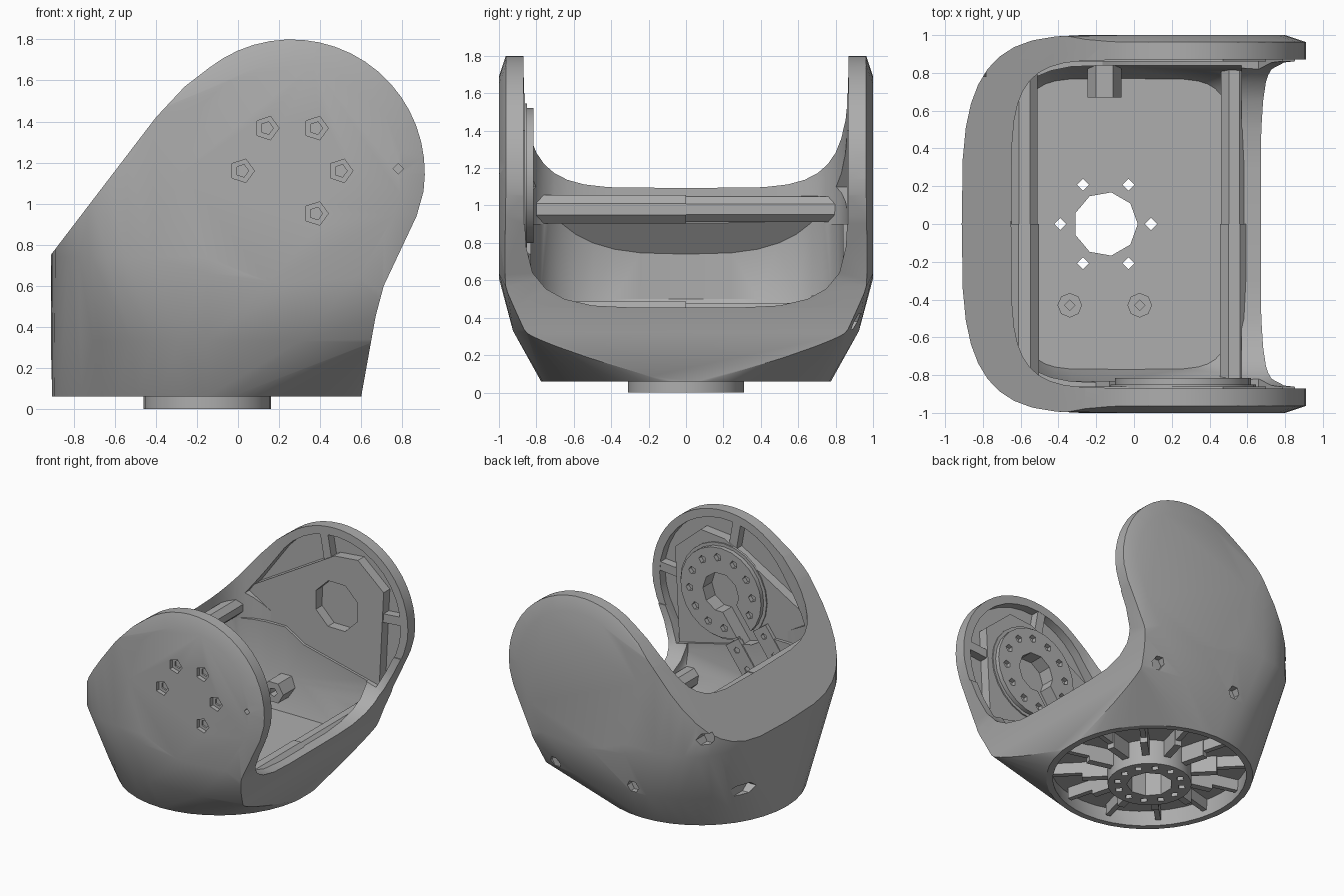
import bpy, bmesh, math
from math import cos, sin, pi, radians

cube = bpy.data.objects.get("Cube")
if cube:
    bpy.data.objects.remove(cube, do_unlink=True)

grey = bpy.data.materials.new("plain grey")
grey.use_nodes = True
COLOUR = (0.42, 0.42, 0.42, 1)
grey.diffuse_color = COLOUR
grey.node_tree.nodes["Principled BSDF"].inputs["Base Color"].default_value = COLOUR

AX, AZ = 0.26, 1.15      # pivot axis of the side plates
BX = -0.15               # centre of the round base


def finish(name, bm):
    bmesh.ops.recalc_face_normals(bm, faces=bm.faces)
    me = bpy.data.meshes.new(name)
    bm.to_mesh(me)
    bm.free()
    me.materials.append(grey)
    ob = bpy.data.objects.new(name, me)
    bpy.context.collection.objects.link(ob)
    return ob


def hull(name, pts):
    bm = bmesh.new()
    vs = [bm.verts.new(p) for p in pts]
    bmesh.ops.convex_hull(bm, input=vs)
    bmesh.ops.delete(bm, geom=[v for v in bm.verts if not v.link_faces], context="VERTS")
    bmesh.ops.dissolve_limit(bm, angle_limit=0.01, verts=bm.verts, edges=bm.edges)
    return finish(name, bm)


def prism(name, poly, axis, a, b):
    place = {"x": lambda u, v, t: (t, u, v), "y": lambda u, v, t: (u, t, v),
             "z": lambda u, v, t: (u, v, t)}[axis]
    bm = bmesh.new()
    face = bm.faces.new([bm.verts.new(place(u, v, a)) for u, v in poly])
    new = bmesh.ops.extrude_face_region(bm, geom=[face])["geom"]
    shift = place(0, 0, b - a)
    bmesh.ops.translate(bm, vec=shift, verts=[g for g in new if isinstance(g, bmesh.types.BMVert)])
    return finish(name, bm)


def arc(u, v, r, n=8, a0=0, a1=360, closed=True):
    step = (a1 - a0) / (n if closed else n - 1)
    return [(u + r * cos(radians(a0 + i * step)), v + r * sin(radians(a0 + i * step))) for i in range(n)]


def bar_shape(u, v, ang, r0, r1, width):
    """Rectangle pointing away from (u, v), from radius r0 to r1."""
    c, s, w = cos(radians(ang)), sin(radians(ang)), width / 2
    return [(u + r * c - k * s, v + r * s + k * c) for r, k in ((r0, -w), (r1, -w), (r1, w), (r0, w))]


def oval(cx, rx, ry, n, count=40):
    """Superellipse outline."""
    pw = lambda t: math.copysign(abs(t) ** (2 / n), t)
    return [(cx + rx * pw(cos(2 * pi * i / count)), ry * pw(sin(2 * pi * i / count))) for i in range(count)]


def boolean(ob, tool, op="DIFFERENCE"):
    mod = ob.modifiers.new("cut", "BOOLEAN")
    mod.object, mod.operation, mod.solver = tool, op, "EXACT"
    bpy.context.view_layer.objects.active = ob
    bpy.ops.object.modifier_apply(modifier=mod.name)
    bpy.data.objects.remove(tool, do_unlink=True)


def cut(ob, poly, axis, a, b):
    boolean(ob, prism("cutter", poly, axis, a, b))


# Body: round base flaring into a block with two domed plates
pts = [(x, y, 0.06) for x, y in oval(BX, 0.755, 0.775, 2)]
pts += [(x, y, 0.33) for x, y in oval(BX, 0.762, 0.925, 2.2) if x < BX + 0.01]
left = [p for p in oval(BX, 0.762, 1, 3.5) if p[0] < BX + 0.01]
pts += [(x, y, 0.74) for x, y in left]
pts += [(x, y, 0.79 + 1.32 * (x + 0.912)) for x, y in left if x < -0.3]
for s in (-1, 1):
    pts += [(BX, s * 0.998, 0.66), (0.3, s * 0.925, 0.33), (0.69, s * 0.86, 0.34)]
    pts += [(0.58, s, 0.64), (0.73, s * 0.955, 0.55), (0.8, s * 0.955, 0.7)]
    pts += [(x, s * 0.96, z) for x, z in arc(AX, AZ, 0.66, 32)]
    pts += [(x, s, z) for x, z in arc(AX, AZ, 0.54, 32)]
body = hull("bracket_body", pts)

# Side silhouette: slanted back edge and round plate ends
outline = [(0.60, 0.06), (0.67, 0.45), (0.71, 0.6), (0.87, 0.94)]
outline += arc(AX, AZ, 0.65, 20, -8, 128, False)
outline += [(-0.26, 1.57), (-0.4, 1.42), (-0.912, 0.75), (-0.912, 0.06)]
boolean(body, prism("outline", outline, "y", -1.2, 1.2), "INTERSECT")

# Hollow inside, following the slanted wall
inner = [(x, y) for x, y in oval(BX, 0.63, 0.84, 3) if x < BX + 0.01]
pts = [(x, y, 0.25) for x, y in oval(-0.04, 0.56, 0.77, 6)]
pts += [(x, y, z) for x, y in inner for z in (0.5, 0.74 + 1.27 * (x + 0.78))]
for s in (-1, 1):
    pts += [(0.57, s * 0.8, 0.42), (0.57, s * 0.84, 0.6), (0.57, s * 0.84, 1.5)]
boolean(body, hull("cutter", pts))
rim = [p for p in oval(0.1, 0.75, 0.87, 5) if p[0] < 0.11]
cut(body, rim + [(1.3, -0.87), (1.3, 0.87)], "z", 0.9, 2)

# Open side with a curved sill
half = [(0.3, 0.455), (0.5, 0.465), (0.65, 0.5), (0.75, 0.555), (0.82, 0.64), (0.855, 0.78), (0.87, 1.05), (0.87, 2)]
cut(body, half + [(-y, z) for y, z in reversed(half)], "x", 0.35, 1.3)

# Underside recess, hub opening and floor holes
recess = [(x, y, 0.0) for x, y in oval(BX, 0.70, 0.71, 2)] + [(x, y, 0.2) for x, y in oval(BX, 0.71, 0.77, 2)]
boolean(body, hull("cutter", recess))
cut(body, arc(BX, 0, 0.17, 9), "z", 0.1, 0.4)
for x, y in arc(BX, 0, 0.24, 6):
    cut(body, arc(x, y, 0.032, 4), "z", 0.1, 0.4)

# Recesses on the inside of both plates
pocket = arc(AX, AZ, 0.585, 16, -22, 141, False) + [(-0.5, 1.1), (0.0, 0.8), (0.66, 0.64)]
for s in (-1, 1):
    cut(body, pocket, "y", s * 0.8, s * 0.94)

# Screw holes in the front plate
screws = [p for i, p in enumerate(arc(AX, 1.16, 0.24, 6)) if i != 4]
for x, z in screws:
    cut(body, arc(x, z, 0.06, 5), "y", -1.1, -0.965)
    cut(body, arc(x, z, 0.032, 5), "y", -1.1, -0.952)
cut(body, arc(0.78, 1.17, 0.025, 4), "y", -1.1, -0.955)

# Access holes around the lower body
for x, z, depth in ((-0.18, 0.38, 0.88), (0.53, 0.38, 0.88), (-0.76, 0.88, 0.78)):
    cut(body, arc(x, z, 0.05, 6), "y", depth, 1.1)
cut(body, [(0.48 + 0.12 * u, 0.36 + 0.05 * v) for u, v in arc(0, 0, 1, 6)], "x", -1, -0.8)

# Raised panels and ribs inside the plates
panel_shape = [(-0.56, 0.95), (-0.56, 1.1), (0.26, 1.58), (0.47, 1.6), (0.7, 1.4), (0.66, 0.62), (0.4, 0.55), (-0.4, 0.6)]
panels = {}
for s, side in ((-1, "front"), (1, "back")):
    panels[s] = prism(side + "_panel", panel_shape, "y", s * 0.86, s * 0.945)
    for ang in (100, 5):
        prism(side + "_rib", bar_shape(AX, AZ, ang, 0.38, 0.61, 0.07), "y", s * 0.872, s * 0.945)
cut(panels[1], arc(0.28, 1.18, 0.2, 8, 22, 382), "y", 0.8, 0.942)

# Bearing ring on the front plate, with a keyhole slot
SLOT = 234
ring = prism("bearing_ring", arc(AX, 1.16, 0.36, 24), "y", -0.855, -0.815)
seat = prism("bearing_seat", arc(AX, 1.16, 0.385, 24), "y", -0.87, -0.85)
for x, z in arc(AX, 1.16, 0.28, 12, 24, 384):
    cut(ring, arc(x, z, 0.032, 5), "y", -0.9, -0.7)
for ob in (ring, seat, panels[-1]):
    cut(ob, arc(AX, 1.16, 0.16, 10), "y", -0.93, -0.7)
    cut(ob, bar_shape(AX, 1.16, SLOT, 0, 0.66, 0.15), "y", -0.93, -0.7)

# Small clamp plates either side of the slot
for k in (-1, 1):
    u = AX - k * 0.15 * sin(radians(SLOT))
    v = 1.16 + k * 0.15 * cos(radians(SLOT))
    clamp = prism("clamp_plate", bar_shape(u, v, SLOT, 0.36, 0.66, 0.14), "y", -0.88, -0.83)
    for r in (0.43, 0.59):
        cut(clamp, arc(u + r * cos(radians(SLOT)), v + r * sin(radians(SLOT)), 0.025, 5), "y", -0.9, -0.8)

# Cross bars, each in two lengths
for name, x, z, end in (("upper_bar", -0.58, 0.98, 0.85), ("lower_bar", 0.53, 0.41, 0.82)):
    prism(name, arc(x, z, 0.082, 8, 22, 382), "y", -end, 0)
    prism(name, arc(x, z, 0.075, 8, 22, 382), "y", 0, end)

# Post on the back wall and two floor bosses
post = prism("wall_post", arc(-0.155, 0.44, 0.09, 6), "y", 0.67, 0.86)
cut(post, arc(-0.155, 0.44, 0.035, 5), "y", 0.6, 0.75)
for x in (-0.34, 0.03):
    boss = prism("floor_boss", arc(x, -0.43, 0.065, 8), "z", 0.22, 0.29)
    cut(boss, arc(x, -0.43, 0.028, 4), "z", 0.26, 0.4)

# Base hub with bolt holes, and spokes out to the rim
hub = prism("base_hub", arc(BX, 0, 0.31, 28), "z", 0, 0.21)
cut(hub, arc(BX, 0, 0.17, 9), "z", -0.1, 0.4)
for i, (x, y) in enumerate(arc(BX, 0, 0.24, 12)):
    cut(hub, arc(x, y, 0.032, 4), "z", -0.1, 0.12 if i % 2 else 0.4)
for i in range(12):
    ang = 15 + 30 * i
    prism("base_spoke", bar_shape(BX, 0, ang, 0.29, 0.5, 0.055), "z", 0.07, 0.21)
    prism("base_spoke", bar_shape(BX, 0, ang, 0.48, 0.72, 0.04), "z", 0.11, 0.21)

# Smooth shading with crisp edges
bpy.ops.object.select_all(action="DESELECT")
for ob in bpy.context.scene.objects:
    if ob.type == "MESH":
        ob.select_set(True)
bpy.context.view_layer.objects.active = body
bpy.ops.object.shade_smooth_by_angle(angle=radians(28))
